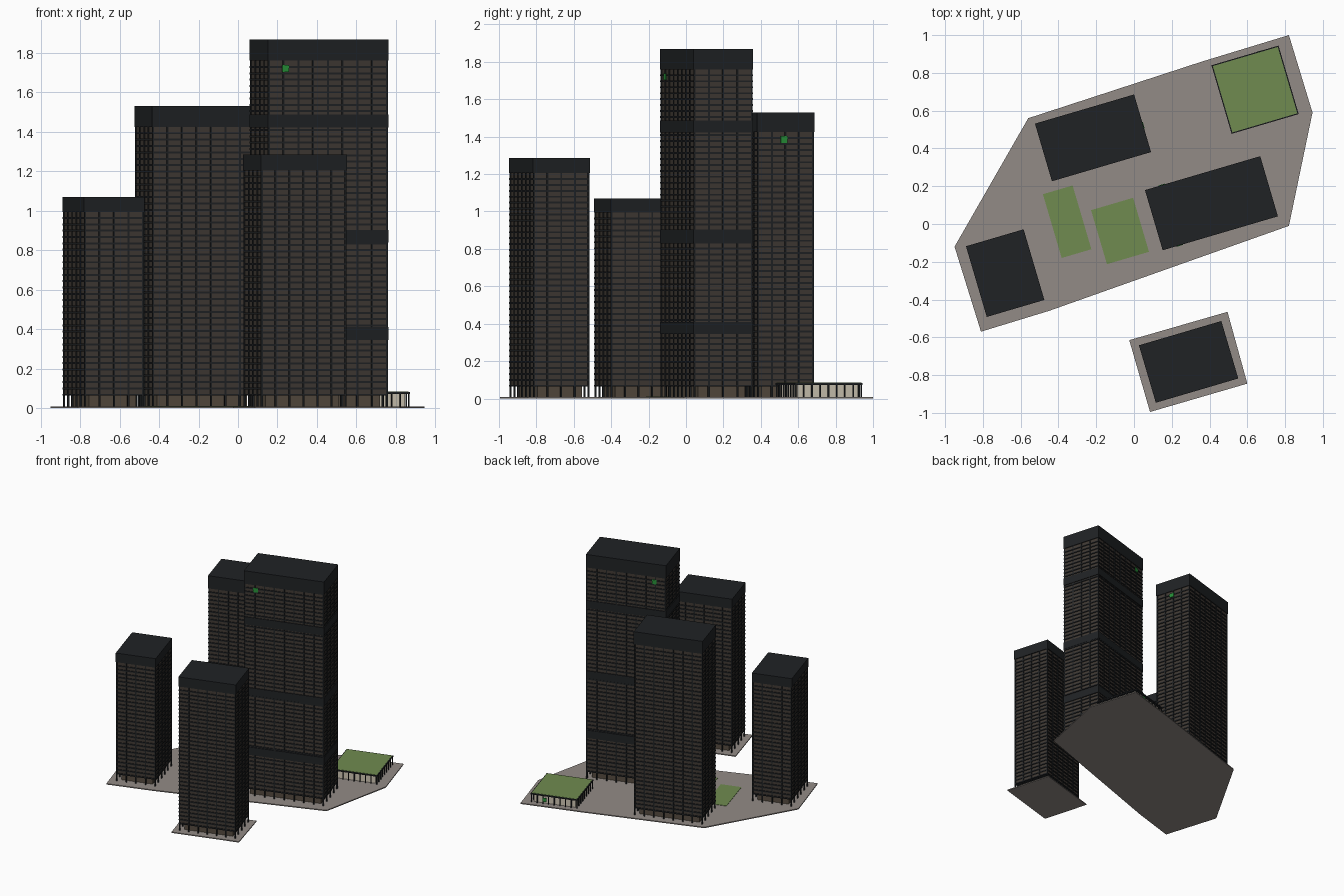
import bpy, bmesh, math
from mathutils import Matrix, Vector

if "Cube" in bpy.data.objects:
    bpy.data.objects.remove(bpy.data.objects["Cube"])

ANGLE = math.radians(16.4)
GROUND = 0.008
LOBBY_TOP = 0.068


def material(name, r, g, b):
    m = bpy.data.materials.new(name)
    m.diffuse_color = (r, g, b, 1)
    m.use_nodes = True
    m.node_tree.nodes["Principled BSDF"].inputs["Base Color"].default_value = m.diffuse_color
    return m


DARK = material("black_steel", 0.014, 0.016, 0.018)
GLASS = material("bronze_glass", 0.052, 0.042, 0.034)
LOBBY = material("lobby_glass", 0.09, 0.07, 0.05)
PALE = material("pale_glass", 0.62, 0.56, 0.45)
PAVING = material("paving", 0.29, 0.26, 0.24)
GRASS = material("grass", 0.16, 0.26, 0.08)
GREEN = material("green_panel", 0.02, 0.28, 0.04)


def boxes(name, items, mat, center=(0, 0)):
    """One object from boxes (x0, x1, y0, y1, z0, z1) in the turned city grid."""
    bm = bmesh.new()
    for x0, x1, y0, y1, z0, z1 in items:
        place = Matrix.Translation(((x0 + x1) / 2, (y0 + y1) / 2, (z0 + z1) / 2))
        size = Matrix.Diagonal((x1 - x0, y1 - y0, z1 - z0, 1))
        bmesh.ops.create_cube(bm, size=1, matrix=place @ size)
    return finish(name, bm, mat, center, ANGLE)


def slab(name, points, z0, z1, mat):
    """Flat polygon given thickness."""
    bm = bmesh.new()
    face = bm.faces.new([bm.verts.new((x, y, z0)) for x, y in points])
    ext = bmesh.ops.extrude_face_region(bm, geom=[face])
    top = [v for v in ext["geom"] if isinstance(v, bmesh.types.BMVert)]
    bmesh.ops.translate(bm, verts=top, vec=Vector((0, 0, z1 - z0)))
    bmesh.ops.recalc_face_normals(bm, faces=bm.faces)
    return finish(name, bm, mat)


def finish(name, bm, mat, center=(0, 0), angle=0):
    me = bpy.data.meshes.new(name)
    bm.to_mesh(me)
    bm.free()
    me.materials.append(mat)
    ob = bpy.data.objects.new(name, me)
    ob.location = (center[0], center[1], 0)
    ob.rotation_euler.z = angle
    bpy.context.collection.objects.link(ob)
    return ob


def centred(w, d, z0, z1, inset=0):
    a, b = w / 2 - inset, d / 2 - inset
    return (-a, a, -b, b, z0, z1)


def posts(w, d, nx, ny, z0, z1, t, inset):
    """Square posts spaced evenly round a rectangle."""
    a, b = w / 2 - inset - t / 2, d / 2 - inset - t / 2
    spots = set()
    for i in range(nx + 1):
        spots |= {(i, 0), (i, ny)}
    for j in range(ny + 1):
        spots |= {(0, j), (nx, j)}
    out = []
    for i, j in sorted(spots):
        x, y = -a + 2 * a * i / nx, -b + 2 * b * j / ny
        out.append((x - t / 2, x + t / 2, y - t / 2, y + t / 2, z0, z1))
    return out


def tower(name, center, w, d, nx, ny, crown, top, bands=()):
    # Recessed lobby and glazed shaft
    boxes(name + "_lobby", [centred(w, d, GROUND, LOBBY_TOP, 0.035)], LOBBY, center)
    boxes(name + "_glass", [centred(w, d, LOBBY_TOP, crown, 0.007)], GLASS, center)
    # Columns running from the ground to the crown
    boxes(name + "_columns", posts(w, d, nx, ny, GROUND, crown, 0.009, 0.002), DARK, center)
    # Floor edges
    n = round((crown - LOBBY_TOP) / 0.032)
    step = (crown - LOBBY_TOP) / n
    floors = [centred(w, d, LOBBY_TOP + k * step - 0.005, LOBBY_TOP + k * step + 0.005, 0.001)
              for k in range(n)]
    boxes(name + "_floor_edges", floors, DARK, center)
    # Solid crown and plant-floor bands
    solid = [centred(w, d, crown, top)] + [centred(w, d, a, b) for a, b in bands]
    boxes(name + "_crown_and_bands", solid, DARK, center)


# Paved plazas
slab("main_plaza", [(-0.95, -0.12), (-0.81, -0.57), (-0.45, -0.46), (0.82, -0.01),
                    (0.945, 0.59), (0.82, 1.0), (0.36, 0.86), (-0.56, 0.56)], 0, GROUND, PAVING)
slab("small_plaza", [(-0.025, -0.615), (0.085, -0.995), (0.60, -0.845), (0.495, -0.465)],
     0, GROUND, PAVING)

# Lawns
boxes("west_lawn", [centred(0.164, 0.352, GROUND, 0.011)], GRASS, (-0.354, 0.012))
boxes("east_lawn", [centred(0.232, 0.298, GROUND, 0.011)], GRASS, (-0.074, -0.037))

# Towers
tower("tall_tower", (0.41, 0.11), 0.636, 0.332, 8, 4, 1.76, 1.868,
      [(0.345, 0.41), (0.84, 0.903), (1.423, 1.487)])
tower("north_tower", (-0.217, 0.456), 0.547, 0.318, 7, 4, 1.425, 1.53)
tower("west_tower", (-0.682, -0.26), 0.318, 0.39, 4, 5, 0.995, 1.07)
tower("south_tower", (0.289, -0.73), 0.455, 0.317, 6, 4, 1.205, 1.285)

# Square green panels near the tower tops
s = 0.018
boxes("tall_tower_panels", [(-0.225 - s, -0.225 + s, y - 0.003, y + 0.003, 1.72 - s, 1.72 + s)
                            for y in (-0.166, 0.166)], GREEN, (0.41, 0.11))
boxes("north_tower_panel", [(0.2705, 0.2765, -0.01 - s, -0.01 + s, 1.385 - s, 1.385 + s)],
      GREEN, (-0.217, 0.456))

# Low pavilion with planted roof
PC, PW, PD = (0.641, 0.711), 0.37, 0.378
boxes("pavilion_walls", [centred(PW, PD, GROUND, 0.073, 0.02)], PALE, PC)
boxes("pavilion_columns", posts(PW, PD, 8, 8, GROUND, 0.073, 0.007, 0.002), DARK, PC)
boxes("pavilion_roof", [centred(PW, PD, 0.073, 0.083)], DARK, PC)
boxes("pavilion_roof_planting", [centred(PW, PD, 0.083, 0.085, 0.006)], GRASS, PC)
boxes("pavilion_panel", [(0.06, 0.09, PD / 2 - 0.004, PD / 2 + 0.001, 0.028, 0.058)], GREEN, PC)
